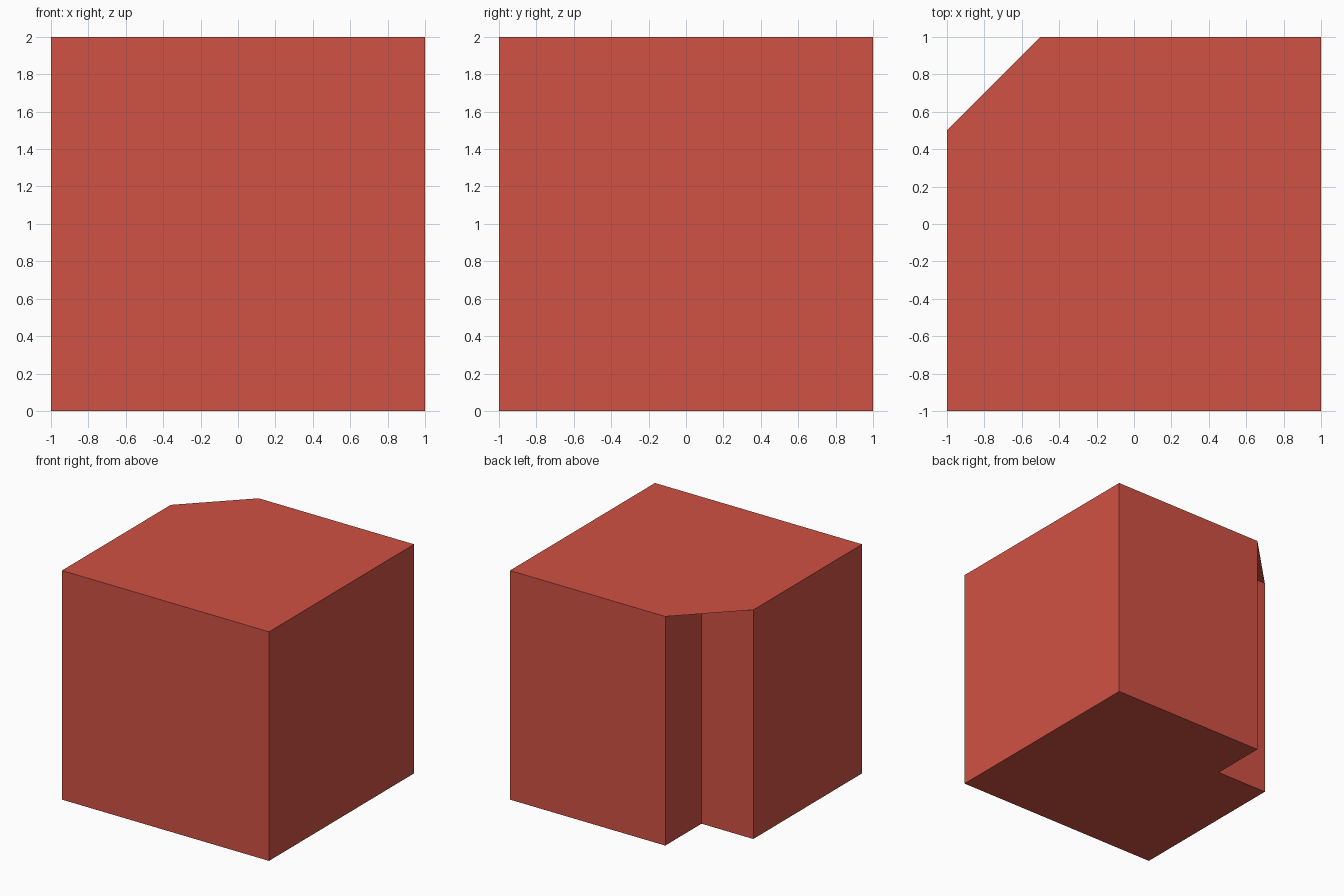
import bpy
import bmesh

# Remove the default object
default = bpy.data.objects.get("Cube")
if default:
    bpy.data.objects.remove(default, do_unlink=True)

# Single red material
red = bpy.data.materials.new("brick_red")
red.use_nodes = True
colour = (0.63, 0.083, 0.056, 1.0)
red.diffuse_color = colour
red.node_tree.nodes["Principled BSDF"].inputs["Base Color"].default_value = colour

HALF, NOTCH, HEIGHT = 1.0, 0.5, 2.0

# Footprint: a square with a square notch in the back corner at -x
footprint = [
    (-HALF, -HALF), (HALF, -HALF), (HALF, HALF),
    (-NOTCH, HALF), (-NOTCH, NOTCH), (-HALF, NOTCH),
]

bm = bmesh.new()

# Notched block: footprint extruded to full height
base = bm.faces.new([bm.verts.new((x, y, 0)) for x, y in footprint])
extruded = bmesh.ops.extrude_face_region(bm, geom=[base], use_keep_orig=True)
top_verts = [g for g in extruded["geom"] if isinstance(g, bmesh.types.BMVert)]
bmesh.ops.translate(bm, verts=top_verts, vec=(0, 0, HEIGHT))
bmesh.ops.recalc_face_normals(bm, faces=bm.faces[:])

# Flat triangular lid that bridges the notch at the top, facing up
lid = bm.faces.new([bm.verts.new((x, y, HEIGHT)) for x, y in footprint[3:]])
lid.normal_update()
if lid.normal.z < 0:
    lid.normal_flip()
bmesh.ops.remove_doubles(bm, verts=bm.verts[:], dist=0.0001)

mesh = bpy.data.meshes.new("notched_block")
bm.to_mesh(mesh)
bm.free()
mesh.materials.append(red)
block = bpy.data.objects.new("notched_block", mesh)
bpy.context.collection.objects.link(block)
